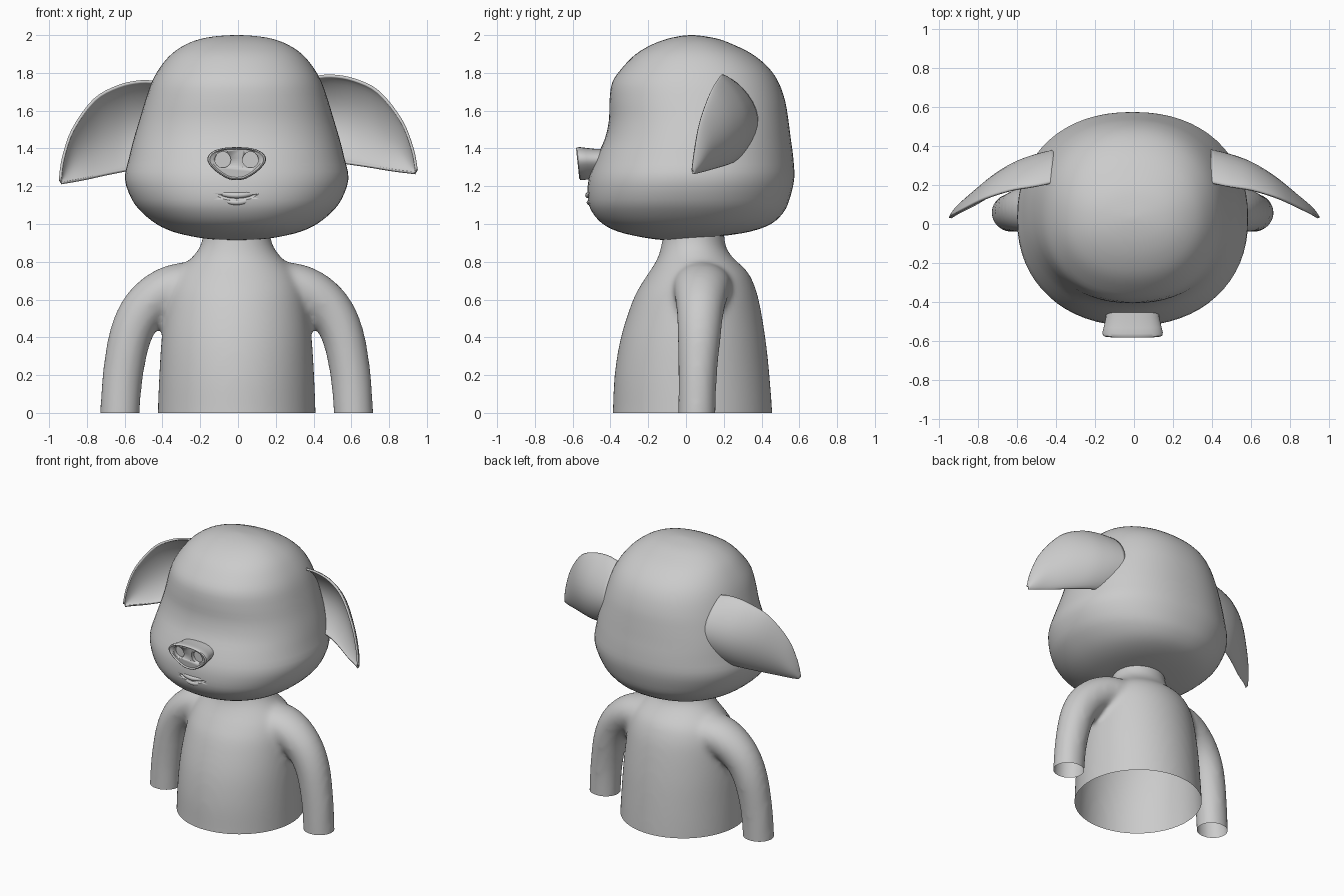
import bpy, bmesh, math
from mathutils import Vector, Matrix

if "Cube" in bpy.data.objects:
    bpy.data.objects.remove(bpy.data.objects["Cube"])

SHIFT = -0.007
clay = bpy.data.materials.new("plain_grey")
clay.use_nodes = True
clay.diffuse_color = (0.6, 0.6, 0.6, 1)
clay.node_tree.nodes["Principled BSDF"].inputs["Base Color"].default_value = (0.6, 0.6, 0.6, 1)


def spline(rows, steps):
    """Catmull-Rom interpolation through rows of numbers."""
    rows = [Vector(r) for r in rows]
    out = []
    for i in range(len(rows) - 1):
        a, b = rows[max(i - 1, 0)], rows[i]
        c, d = rows[i + 1], rows[min(i + 2, len(rows) - 1)]
        for k in range(steps):
            t = k / steps
            out.append(0.5 * (2 * b + (c - a) * t + (2 * a - 5 * b + 4 * c - d) * t * t
                              + (3 * b - a - 3 * c + d) * t ** 3))
    return out + [rows[-1]]


def loft(bm, rings, closed=True):
    """Skin a list of point rings; closed rings are also capped."""
    vs = [[bm.verts.new(p) for p in ring] for ring in rings]
    n = len(vs[0])
    for a, b in zip(vs, vs[1:]):
        for i in range(n if closed else n - 1):
            j = (i + 1) % n
            bm.faces.new((a[i], a[j], b[j], b[i]))
    if closed:
        bm.faces.new(vs[0])
        bm.faces.new(vs[-1])


def finish(bm, name, angle=50):
    bmesh.ops.recalc_face_normals(bm, faces=bm.faces)
    me = bpy.data.meshes.new(name)
    bm.to_mesh(me)
    bm.free()
    me.materials.append(clay)
    ob = bpy.data.objects.new(name, me)
    ob.location.x = SHIFT
    bpy.context.collection.objects.link(ob)
    bpy.ops.object.select_all(action='DESELECT')
    ob.select_set(True)
    bpy.context.view_layer.objects.active = ob
    bpy.ops.object.shade_smooth_by_angle(angle=math.radians(angle))
    return ob


def section(z, half, front, back, power=2.0, n=64):
    """Horizontal superellipse ring."""
    ring = []
    for i in range(n):
        c, s = math.cos(math.tau * i / n), math.sin(math.tau * i / n)
        x = half * math.copysign(abs(c) ** (2 / power), c)
        y = (back - front) / 2 * math.copysign(abs(s) ** (2 / power), s)
        ring.append((x, (front + back) / 2 + y, z))
    return ring


def tube(bm, path, n=24):
    """Tube along rows of x, y, z, radius, depth radius, bending in the xz plane."""
    rings = []
    for i, p in enumerate(path):
        d = path[min(i + 1, len(path) - 1)] - path[max(i - 1, 0)]
        side = Vector((d[2], 0, -d[0])).normalized()
        rings.append([Vector(p[:3]) + side * p[3] * math.cos(math.tau * k / n)
                      + Vector((0, p[4] * math.sin(math.tau * k / n), 0)) for k in range(n)])
    loft(bm, rings)


def cut(ob, cutter):
    cutter.hide_render = True
    cutter.hide_viewport = False
    cutter.display_type = 'WIRE'
    mod = ob.modifiers.new("cut", 'BOOLEAN')
    mod.operation, mod.solver, mod.object = 'DIFFERENCE', 'EXACT', cutter
    bpy.context.view_layer.objects.active = ob
    bpy.ops.object.modifier_apply(modifier=mod.name)
    bpy.data.objects.remove(cutter)


# Head: rows of height, half width, front, back
HEAD = [(.916, .03, -.13, -.07), (.92, .14, -.17, .0), (.935, .24, -.26, .18),
        (.96, .34, -.36, .34), (1.0, .425, -.44, .45), (1.06, .5, -.495, .515),
        (1.13, .555, -.52, .548), (1.24, .592, -.515, .573), (1.35, .57, -.475, .568),
        (1.45, .545, -.43, .555), (1.55, .515, -.408, .542), (1.65, .485, -.405, .525),
        (1.75, .45, -.39, .49), (1.83, .405, -.335, .435), (1.9, .345, -.265, .35),
        (1.95, .27, -.18, .25), (1.98, .19, -.1, .17), (1.995, .1, -.03, .09), (2, .02, .02, .04)]
bm = bmesh.new()
loft(bm, [section(*r, power=2.2) for r in spline(HEAD, 3)])
head = finish(bm, "head", 60)


# Mouth: a smiling groove with a soft lip on either side
def smile(name, z, y, width, radius, curve):
    bm = bmesh.new()
    path = []
    for i in range(17):
        u = i / 8 - 1
        r = radius * (0.15 + 0.85 * math.sqrt(1 - u * u))
        path.append(Vector((u * width, y + 0.018 * u * u, z + curve * u * u, r, r)))
    tube(bm, path, 12)
    return finish(bm, name)


cut(head, smile("mouth_cutter", 1.133, -.528, .105, .013, .022))
smile("upper_lip", 1.152, -.518, .1, .016, .015)
smile("lower_lip", 1.114, -.512, .085, .014, .02)

# Snout: rounded triangular disc, tilted back, with two nostril hollows
HALF = [(0, .075), (.06, .072), (.115, .058), (.15, .03), (.152, -.005),
        (.12, -.045), (.08, -.075), (.04, -.095), (0, -.1)]
outline = spline(HALF, 3)
outline += [Vector((-p[0], p[1])) for p in outline[-2:0:-1]]
bm = bmesh.new()
loft(bm, [[(p[0] * s, y + 0.1 * (.05 - p[1]), 1.332 + p[1] * s) for p in outline]
          for s, y in ((.86, -.40), (.88, -.48), (.95, -.53), (1, -.56), (.98, -.575), (.92, -.58), (.85, -.572))])
snout = finish(bm, "snout", 40)
for x in (-.073, .073):
    bm = bmesh.new()
    bmesh.ops.create_cone(bm, cap_ends=True, segments=24, radius1=.042, radius2=.042, depth=.1,
                          matrix=Matrix.Translation((x, -.59, 1.34)) @ Matrix.Rotation(math.pi / 2, 4, 'X'))
    cut(snout, finish(bm, "nostril_cutter"))

# Ears: cupped leaves between an upper and a lower edge
UPPER = [(.4, .21, 1.775), (.5, .19, 1.785), (.62, .17, 1.765), (.75, .13, 1.7),
         (.87, .075, 1.55), (.93, .045, 1.4), (.952, .03, 1.285)]
LOWER = [(.4, .26, 1.35), (.5, .25, 1.335), (.6, .22, 1.32), (.7, .17, 1.305),
         (.82, .1, 1.285), (.9, .06, 1.275), (.945, .032, 1.27)]
DEPTH = [(.14,), (.13,), (.115,), (.09,), (.055,), (.03,), (.008,)]


def ear(name, side):
    rings = []
    for up, low, dep in zip(spline(UPPER, 4), spline(LOWER, 4), spline([d * 2 for d in DEPTH], 4)):
        ring = []
        for k in range(17):
            t = (1 - math.cos(math.pi * k / 16)) / 2
            p = up.lerp(low, t)
            p.y += dep[0] * math.sin(math.pi * t) ** 0.7
            ring.append(p)
        rings.append(ring)
    bm = bmesh.new()
    loft(bm, rings, closed=False)
    if side < 0:
        # The right ear droops a little more
        pivot = Vector((.4, 0, 1.6))
        bmesh.ops.rotate(bm, verts=bm.verts, cent=pivot, matrix=Matrix.Rotation(math.radians(3), 3, 'Y'))
        bmesh.ops.translate(bm, verts=bm.verts, vec=(0, 0, -.025))
        bmesh.ops.scale(bm, verts=bm.verts, vec=(-1, 1, 1))
    ob = finish(bm, name)
    mod = ob.modifiers.new("thickness", 'SOLIDIFY')
    mod.thickness, mod.offset = 0.014, 0


ear("left_ear", 1)
ear("right_ear", -1)

# Body: torso and arms fused into one soft skin, open at the base
TORSO = [(-.1, .42, -.395, .46), (0, .418, -.388, .457), (.2, .41, -.378, .442), (.4, .397, -.345, .42),
         (.6, .37, -.28, .385), (.7, .34, -.225, .352), (.76, .3, -.185, .315), (.82, .24, -.15, .25),
         (.87, .2, -.135, .215), (.92, .182, -.125, .205), (.98, .178, -.12, .2)]
ARM = [(.2, .085, .68, .12, .16), (.32, .085, .665, .125, .155), (.42, .08, .615, .125, .14),
       (.505, .075, .53, .12, .125), (.565, .07, .4, .113, .115), (.603, .062, .2, .108, .103),
       (.618, .058, 0, .106, .1), (.62, .058, -.1, .106, .1)]
bm = bmesh.new()
loft(bm, [section(*r) for r in spline(TORSO, 4)])
for side in (-1, 1):
    tube(bm, spline([(r[0] * side,) + r[1:] for r in ARM], 4))
body = finish(bm, "body")
fuse = body.modifiers.new("fuse", 'REMESH')
fuse.mode, fuse.voxel_size = 'VOXEL', 0.018
soften = body.modifiers.new("soften", 'SMOOTH')
soften.factor, soften.iterations = 0.5, 14
for mod in (fuse, soften):
    bpy.ops.object.modifier_move_to_index(modifier=mod.name, index=len(body.modifiers) - 1)
    bpy.ops.object.modifier_apply(modifier=mod.name)
bm = bmesh.new()
bm.from_mesh(body.data)
bmesh.ops.bisect_plane(bm, geom=bm.verts[:] + bm.edges[:] + bm.faces[:],
                       plane_co=(0, 0, 0), plane_no=(0, 0, 1), clear_inner=True)
for f in bm.faces:
    f.smooth = True
bm.to_mesh(body.data)
bm.free()
